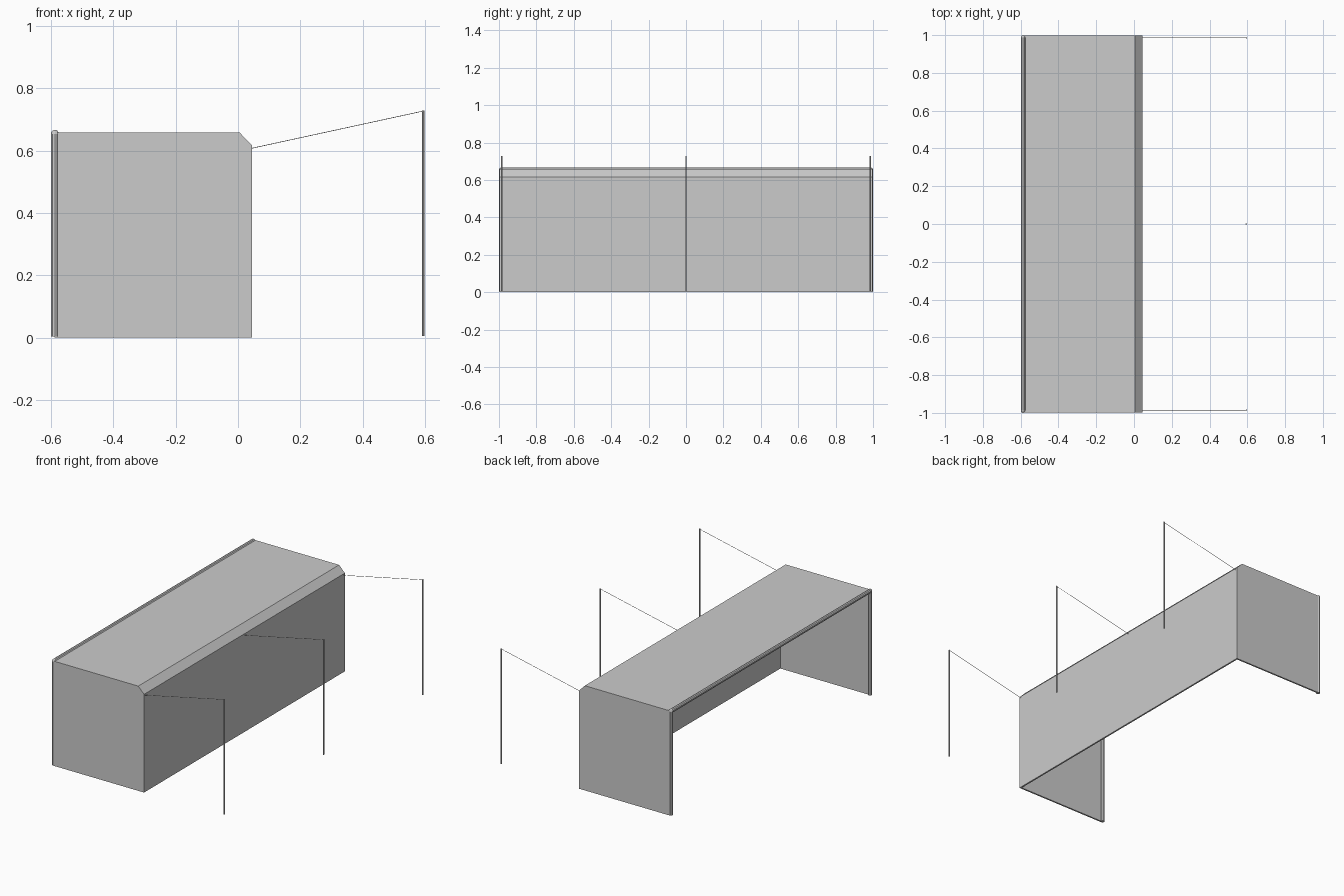
import bpy, bmesh, math
from mathutils import Vector

if "Cube" in bpy.data.objects:
    bpy.data.objects.remove(bpy.data.objects["Cube"])

grey = bpy.data.materials.new("light grey")
grey.diffuse_color = (0.6, 0.6, 0.6, 1)
grey.use_nodes = True
grey.node_tree.nodes["Principled BSDF"].inputs["Base Color"].default_value = grey.diffuse_color


def finish(name, bm):
    me = bpy.data.meshes.new(name)
    bm.to_mesh(me)
    bm.free()
    me.materials.append(grey)
    ob = bpy.data.objects.new(name, me)
    bpy.context.collection.objects.link(ob)
    return ob


def tube(name, a, b, r, sides):
    a, b = Vector(a), Vector(b)
    bm = bmesh.new()
    bmesh.ops.create_cone(bm, cap_ends=True, segments=sides, radius1=r, radius2=r,
                          depth=(b - a).length)
    bmesh.ops.rotate(bm, verts=bm.verts, matrix=Vector((0, 0, 1)).rotation_difference(b - a).to_matrix())
    bmesh.ops.translate(bm, verts=bm.verts, vec=(a + b) / 2)
    return finish(name, bm)


# Tent shell: roof, sloped edge, front wall and two end walls; open at back and below
BACK, FRONT, TOP, HALF = -0.589, 0.045, 0.658, 0.997
profile = [(BACK, 0), (BACK, TOP), (0.005, TOP), (FRONT, 0.617), (FRONT, 0)]
bm = bmesh.new()
end = bm.faces.new([bm.verts.new((x, -HALF, z)) for x, z in profile])
ext = bmesh.ops.extrude_face_region(bm, geom=[end], use_keep_orig=True)
bmesh.ops.translate(bm, vec=(0, 2 * HALF, 0),
                    verts=[v for v in ext["geom"] if isinstance(v, bmesh.types.BMVert)])
bmesh.ops.recalc_face_normals(bm, faces=bm.faces)
bm.normal_update()
openings = [f for f in bm.faces if f.normal.z < -0.9 or f.normal.x < -0.9]
bmesh.ops.delete(bm, geom=openings, context='FACES')
shell = finish("tent_shell", bm)
mod = shell.modifiers.new("fabric thickness", 'SOLIDIFY')
mod.thickness = 0.01
mod.offset = -1
mod.use_even_offset = True

# Rounded bead framing the open back
R, X, Y, Z = 0.0125, -0.5875, 0.9875, 0.654
tube("back_top_bead", (X, -Y, Z), (X, Y, Z), R, 10)
for side, s in (("left", -1), ("right", 1)):
    tube(side + "_back_bead", (X, s * Y, 0.003), (X, s * Y, Z), R, 10)
    bm = bmesh.new()
    bmesh.ops.create_uvsphere(bm, u_segments=10, v_segments=6, radius=R)
    bmesh.ops.translate(bm, verts=bm.verts, vec=(X, s * Y, Z))
    finish(side + "_bead_corner", bm)

# Poles and guy ropes
for label, y in (("left", -0.985), ("middle", 0), ("right", 0.985)):
    tube(label + "_pole", (0.595, y, 0.005), (0.595, y, 0.729), 0.004, 8)
    tube(label + "_rope", (FRONT - 0.003, y, 0.607), (0.595, y, 0.727), 0.0012, 6)
